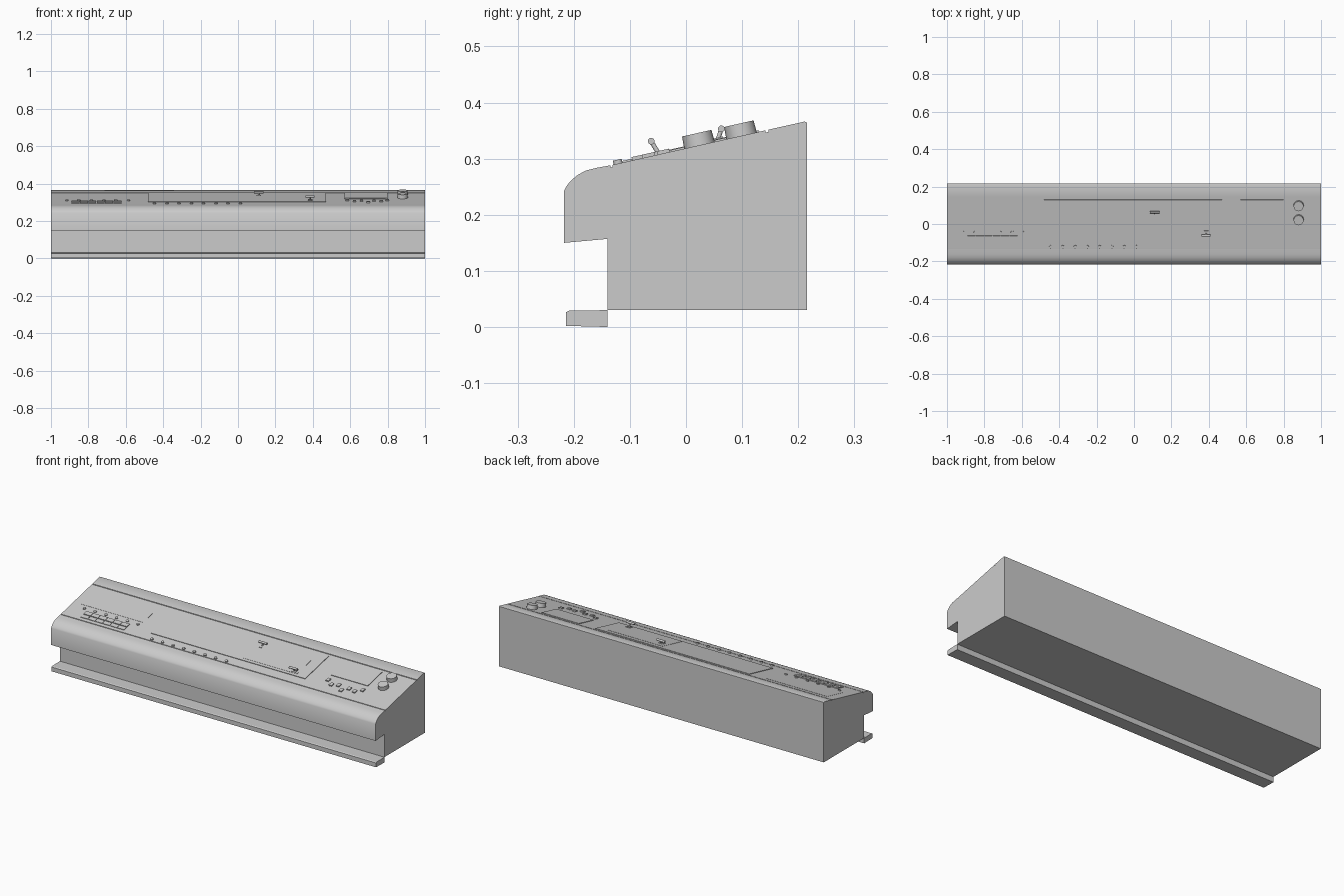
import bpy, bmesh, math
from mathutils import Matrix, Vector

if "Cube" in bpy.data.objects:
    bpy.data.objects.remove(bpy.data.objects["Cube"])

SLOPE = 0.2257
TILT = math.atan(SLOPE)


def top_z(y):
    return 0.288 + SLOPE * (y + 0.135)


def finish(name, bm, smooth=False):
    bmesh.ops.recalc_face_normals(bm, faces=bm.faces)
    mesh = bpy.data.meshes.new(name)
    bm.to_mesh(mesh)
    bm.free()
    ob = bpy.data.objects.new(name, mesh)
    bpy.context.collection.objects.link(ob)
    if smooth:
        bpy.ops.object.select_all(action='DESELECT')
        ob.select_set(True)
        bpy.context.view_layer.objects.active = ob
        bpy.ops.object.shade_smooth_by_angle(angle=math.radians(35))
    return ob


def prism(name, profile, smooth=False):
    """Extrude a (y, z) profile over the full width."""
    bm = bmesh.new()
    face = bm.faces.new([bm.verts.new((-1, y, z)) for y, z in profile])
    new = bmesh.ops.extrude_face_region(bm, geom=[face])['geom']
    bmesh.ops.translate(bm, vec=(2, 0, 0), verts=[v for v in new if isinstance(v, bmesh.types.BMVert)])
    return finish(name, bm, smooth)


def on_panel(x, y, h=0.0):
    """Frame lying on the sloping panel, local z along its normal."""
    return (Matrix.Translation((x, y, top_z(y))) @ Matrix.Rotation(TILT, 4, 'X')
            @ Matrix.Translation((0, 0, h)))


def plate(name, x0, x1, y0, y1, height, sink=0.003):
    bm = bmesh.new()
    size = Matrix.Diagonal((x1 - x0, (y1 - y0) / math.cos(TILT), height + sink, 1))
    bmesh.ops.create_cube(bm, size=1, matrix=on_panel((x0 + x1) / 2, (y0 + y1) / 2, (height - sink) / 2) @ size)
    return finish(name, bm)


def knob(name, x, y, radius, height, sides, taper=1.0):
    bm = bmesh.new()
    bmesh.ops.create_cone(bm, cap_ends=True, segments=sides, radius1=radius, radius2=radius * taper,
                          depth=height + 0.003, matrix=on_panel(x, y, (height - 0.003) / 2))
    return finish(name, bm, True)


def rod(bm, a, b, radius, sides=12):
    a, b = Vector(a), Vector(b)
    rot = (b - a).to_track_quat('Z', 'Y').to_matrix().to_4x4()
    bmesh.ops.create_cone(bm, cap_ends=True, segments=sides, radius1=radius, radius2=radius,
                          depth=(b - a).length, matrix=Matrix.Translation((a + b) / 2) @ rot)


# Console housing with rounded front nose and two panel grooves
profile = [(0.216, 0.03), (0.216, 0.364), (0.211, 0.366)]
for y in (0.147, 0.142):
    profile.append((y, top_z(y)))
profile[-1:] = [(0.147, top_z(0.147) - 0.004), (0.142, top_z(0.142) - 0.004), (0.142, top_z(0.142))]
profile += [(-0.131, top_z(-0.131)), (-0.131, 0.285), (-0.135, 0.284), (-0.135, 0.288),
            (-0.160, 0.2835), (-0.178, 0.279), (-0.193, 0.271), (-0.206, 0.260), (-0.213, 0.251),
            (-0.217, 0.243), (-0.217, 0.150), (-0.140, 0.157), (-0.140, 0.03)]
prism("console_body", profile, True)

# Foot rail
prism("foot_rail", [(-0.14, 0), (-0.14, 0.03), (-0.208, 0.029), (-0.214, 0.026), (-0.214, 0.002)])

# Left plate with two rows of keys and a row of small buttons
plate("left_plate", -0.95, -0.57, -0.02, 0.115, 0.001)
for row, (y0, y1) in enumerate(((-0.113, -0.090), (-0.087, -0.062))):
    for i in range(6):
        x = -0.89 + i * 0.045
        plate(f"key_{row}_{i}", x, x + 0.042, y0, y1, 0.003 + 0.002 * row)
for i in range(6):
    knob(f"indicator_{i}", -0.915 + i * 0.066, -0.044, 0.008, 0.005, 12)

# Centre plate, lever plate and front buttons
plate("centre_plate", -0.48, 0.47, -0.08, 0.13, 0.003)
plate("lever_plate", 0.075, 0.41, -0.065, 0.10, 0.004)
for i in range(8):
    knob(f"front_button_{i}", -0.446 + i * 0.0656, -0.121, 0.008, 0.007, 12)

# Throttle levers with crossbar handles
for i, (x, base, tip) in enumerate(((0.11, (0.055, 0.328), (0.063, 0.353)),
                                    (0.385, (-0.047, 0.306), (-0.062, 0.331)))):
    bm = bmesh.new()
    rod(bm, (x, *base), (x, *tip), 0.004)
    rod(bm, (x - 0.025, *tip), (x + 0.025, *tip), 0.006, 16)
    finish(f"lever_{i}", bm, True)
    plate(f"lever_slot_{i}", x - 0.012, x + 0.012, base[0] - 0.012, base[0] + 0.012, 0.006)

# Right display and staggered keys
plate("right_display", 0.57, 0.80, 0.0, 0.13, 0.003)
for i, (x, y) in enumerate(((0.585, -0.040), (0.623, -0.066), (0.660, -0.056), (0.697, -0.085),
                            (0.727, -0.058), (0.765, -0.066), (0.797, -0.040))):
    plate(f"right_key_{i}", x - 0.009, x + 0.009, y - 0.011, y + 0.011, 0.006)

# Large rotary knobs
for i, y in enumerate((0.024, 0.099)):
    knob(f"rotary_knob_{i}", 0.88, y, 0.028, 0.022, 12, 0.96)
